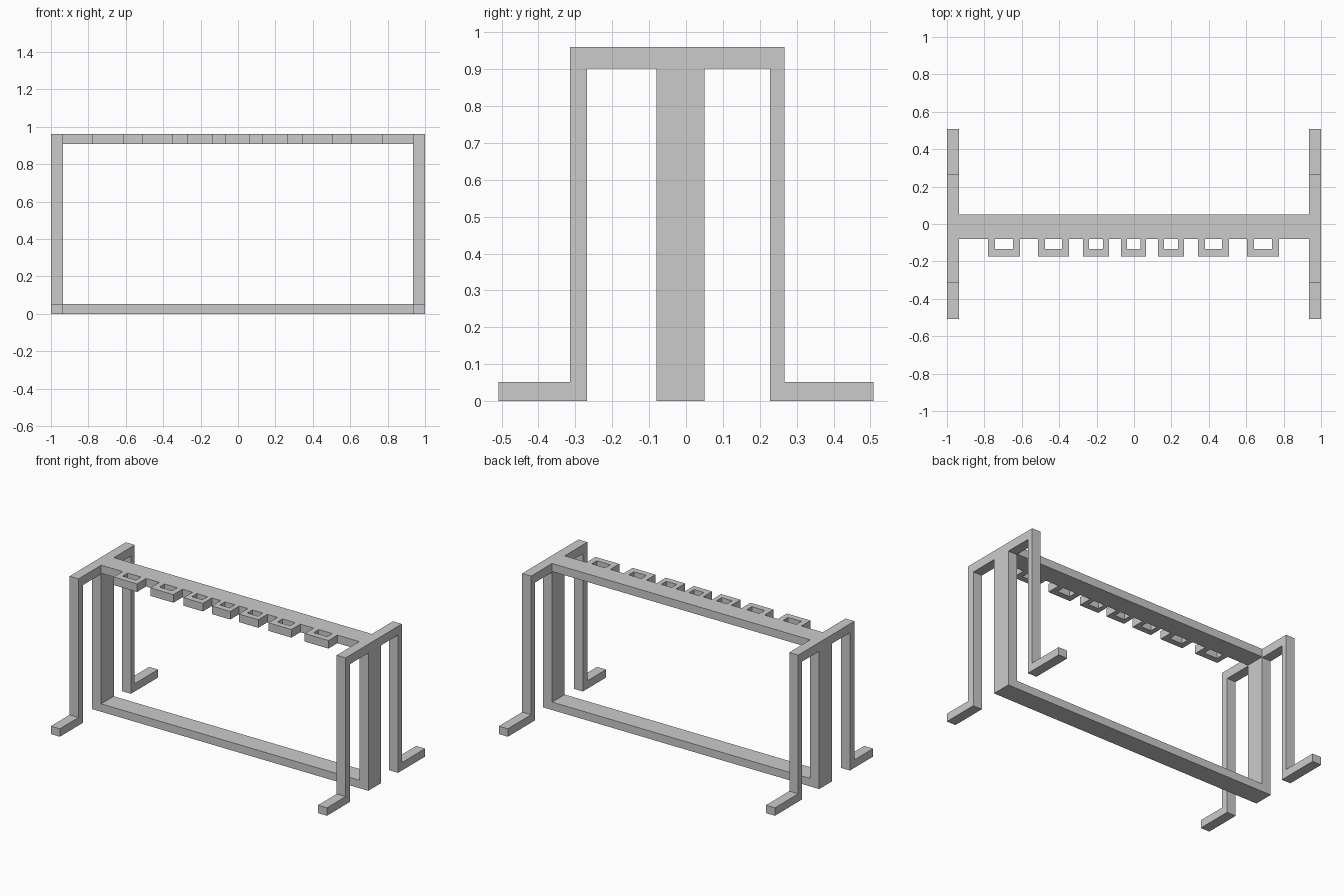
import bpy
import bmesh
from mathutils import Vector

if "Cube" in bpy.data.objects:
    bpy.data.objects.remove(bpy.data.objects["Cube"])


def extrude_profile(name, pts, offset):
    """Solid made by sweeping a planar outline along an offset vector."""
    bm = bmesh.new()
    face = bm.faces.new([bm.verts.new(p) for p in pts])
    ext = bmesh.ops.extrude_face_region(bm, geom=[face])
    moved = [g for g in ext["geom"] if isinstance(g, bmesh.types.BMVert)]
    bmesh.ops.translate(bm, verts=moved, vec=Vector(offset))
    bmesh.ops.recalc_face_normals(bm, faces=bm.faces)
    mesh = bpy.data.meshes.new(name)
    bm.to_mesh(mesh)
    bm.free()
    obj = bpy.data.objects.new(name, mesh)
    bpy.context.scene.collection.objects.link(obj)
    return obj


LEG_W = 0.065
INNER = 1 - LEG_W
TOP, ARM_Z, RAIL_Z, FOOT_Z = 0.96, 0.902, 0.907, 0.052
FRONT, BACK = -0.08, 0.05

# End frames: splayed feet, outer legs, top arm and wide centre post
end_profile = [
    (-0.508, 0), (-0.268, 0), (-0.268, ARM_Z), (FRONT, ARM_Z),
    (FRONT, 0), (BACK, 0), (BACK, ARM_Z), (0.228, ARM_Z),
    (0.228, 0), (0.508, 0), (0.508, FOOT_Z), (0.267, FOOT_Z),
    (0.267, TOP), (-0.315, TOP), (-0.315, FOOT_Z), (-0.508, FOOT_Z),
]
for side, x in (("left", -1), ("right", INNER)):
    extrude_profile(f"{side}_end_frame", [(x, y, z) for y, z in end_profile], (LEG_W, 0, 0))

# Long rails joining the centre posts
for name, z0, z1 in (("bottom_rail", 0, FOOT_Z), ("top_rail", RAIL_Z, TOP)):
    outline = [(-INNER, FRONT, z0), (-INNER, BACK, z0), (-INNER, BACK, z1), (-INNER, FRONT, z1)]
    extrude_profile(name, outline, (2 * INNER, 0, 0))

# U-shaped holders along the front: centre x, half width, wall thickness
holders = [(-0.695, 0.085, 0.037), (-0.43, 0.083, 0.037), (-0.203, 0.07, 0.032),
           (-0.002, 0.067, 0.031), (0.198, 0.07, 0.032), (0.425, 0.083, 0.037),
           (0.69, 0.086, 0.037)]
for i, (cx, hw, wall) in enumerate(holders, 1):
    hi = hw - wall
    u = [(-hw, FRONT), (-hw, -0.173), (hw, -0.173), (hw, FRONT),
         (hi, FRONT), (hi, -0.133), (-hi, -0.133), (-hi, FRONT)]
    extrude_profile(f"holder_{i}", [(cx + x, y, RAIL_Z) for x, y in u], (0, 0, TOP - RAIL_Z))
